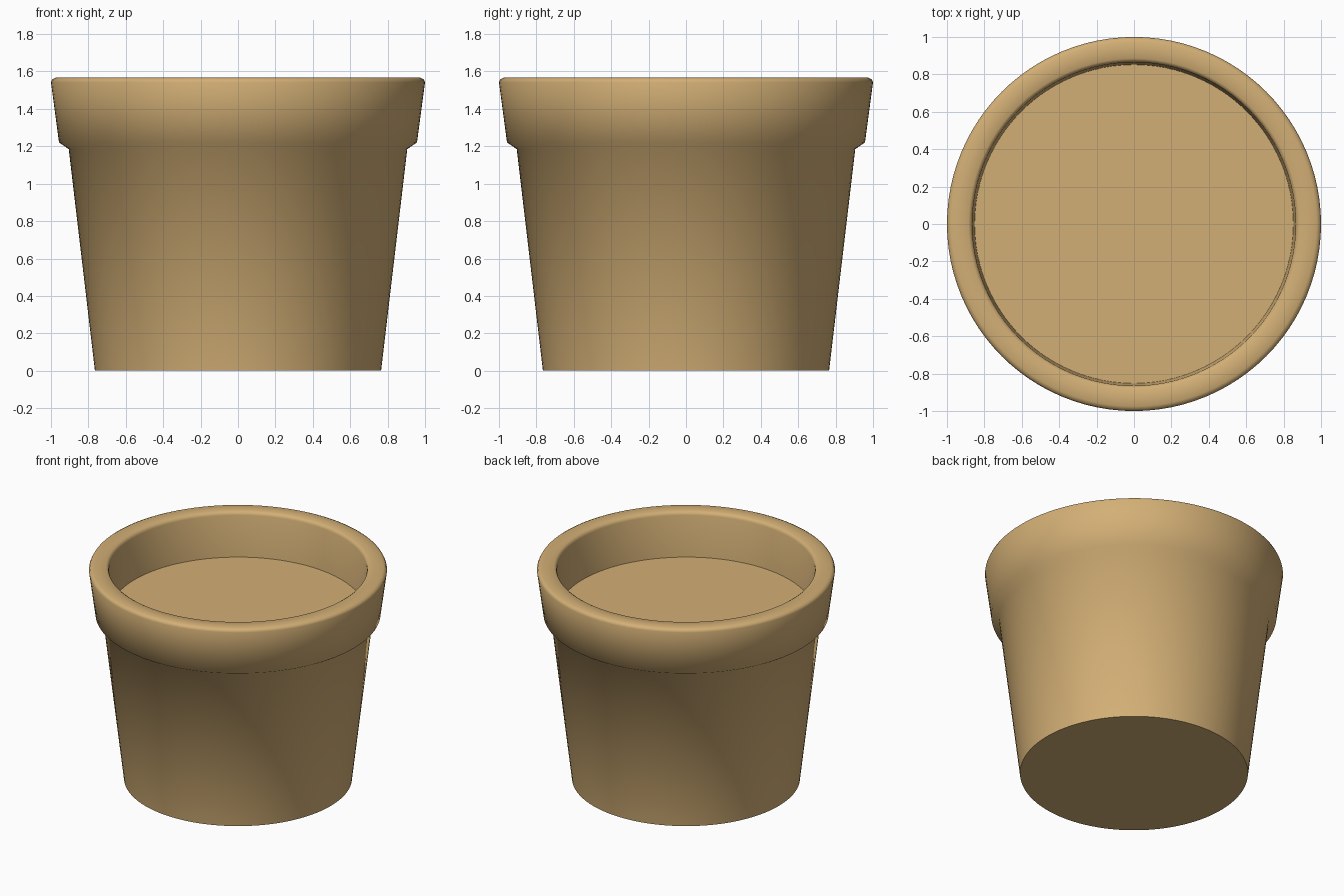
import bpy, bmesh, math

if "Cube" in bpy.data.objects:
    bpy.data.objects.remove(bpy.data.objects["Cube"])

SIDES = 96

mat = bpy.data.materials.new("clay")
mat.diffuse_color = (0.65, 0.43, 0.18, 1)
mat.use_nodes = True
mat.node_tree.nodes["Principled BSDF"].inputs["Base Color"].default_value = mat.diffuse_color


def lathe(name, profile, smooth_angle=60):
    """Revolve (radius, z) points about z; the first and last points lie on the axis."""
    bm = bmesh.new()
    rings = []
    for r, z in profile:
        if r == 0:
            rings.append([bm.verts.new((0, 0, z))] * SIDES)
        else:
            rings.append([bm.verts.new((r * math.cos(2 * math.pi * i / SIDES),
                                        r * math.sin(2 * math.pi * i / SIDES), z))
                          for i in range(SIDES)])
    for a, b in zip(rings, rings[1:]):
        for i in range(SIDES):
            j = (i + 1) % SIDES
            bm.faces.new(dict.fromkeys((a[i], a[j], b[j], b[i])))
    bmesh.ops.recalc_face_normals(bm, faces=bm.faces)
    mesh = bpy.data.meshes.new(name)
    bm.to_mesh(mesh)
    bm.free()
    mesh.materials.append(mat)
    obj = bpy.data.objects.new(name, mesh)
    bpy.context.collection.objects.link(obj)
    bpy.ops.object.select_all(action='DESELECT')
    obj.select_set(True)
    bpy.context.view_layer.objects.active = obj
    bpy.ops.object.shade_smooth_by_angle(angle=math.radians(smooth_angle))
    return obj


# Pot: tapered wall, overhanging collar, softened lip, hollow inside
lathe("pot", [
    (0, 0), (0.765, 0), (0.905, 1.185), (0.957, 1.22),
    (1.0, 1.542), (0.993, 1.558), (0.975, 1.567),
    (0.885, 1.567), (0.871, 1.558), (0.865, 1.542),
    (0.852, 1.235), (0.72, 0.1), (0, 0.1),
])

# Soil: disc filling the pot up to the collar
lathe("soil", [(0, 1.15), (0.84, 1.15), (0.852, 1.238), (0, 1.238)])
